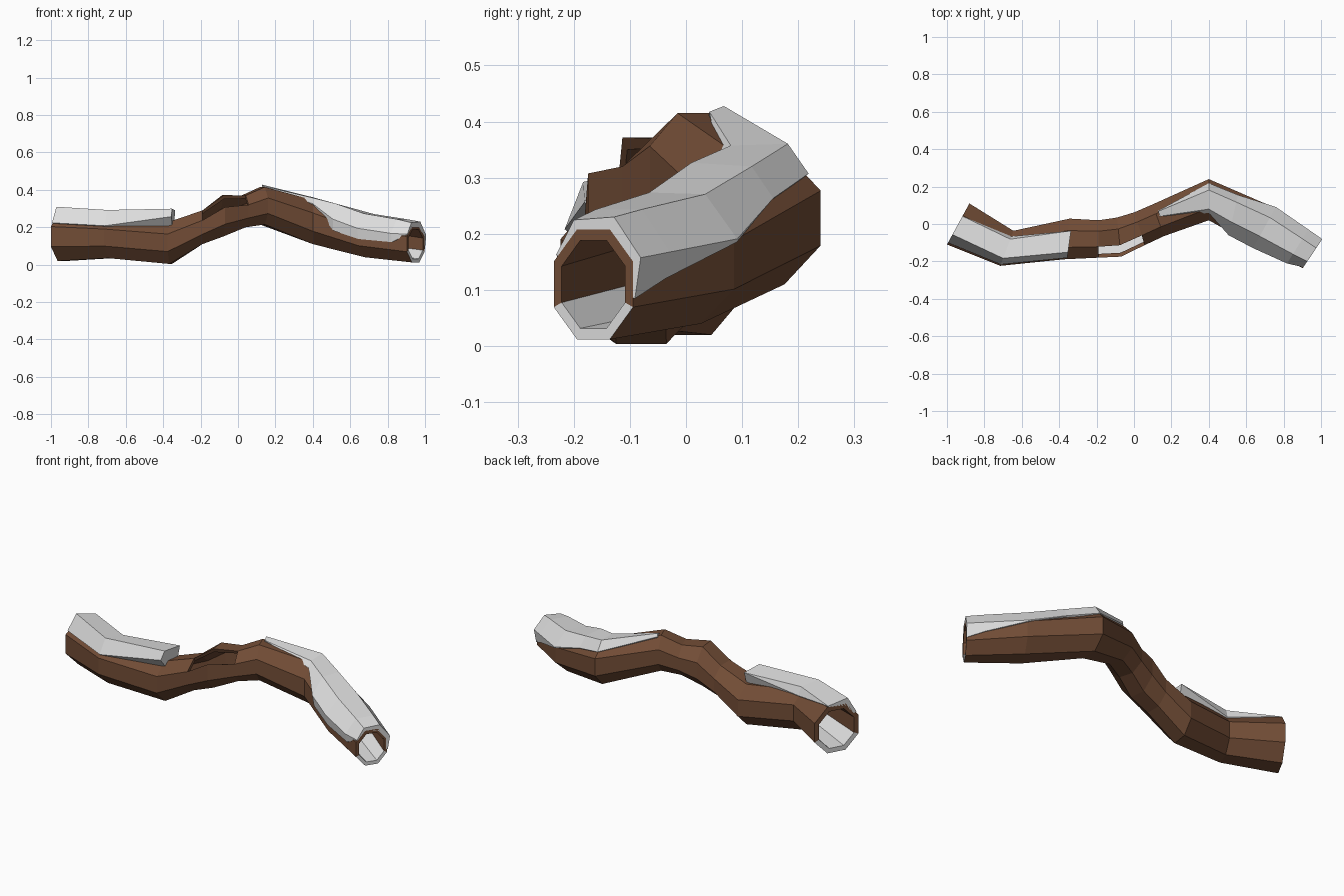
import bpy
import bmesh
from math import sin, cos, radians
from mathutils import Vector

cube = bpy.data.objects.get("Cube")
if cube:
    bpy.data.objects.remove(cube)


def material(name, rgb):
    m = bpy.data.materials.new(name)
    m.use_nodes = True
    m.diffuse_color = (*rgb, 1)
    bsdf = m.node_tree.nodes["Principled BSDF"]
    bsdf.inputs["Base Color"].default_value = (*rgb, 1)
    bsdf.inputs["Roughness"].default_value = 0.9
    return m


BARK = material("bark brown", (0.17, 0.074, 0.037))
SNOW = material("snow white", (0.74, 0.74, 0.74))

# Log stations: centre x, y, z, yaw of the ring, half width, half height
STATIONS = [
    (-0.94, 0.00, 0.15, -0.50, 0.125, 0.13),
    (-0.68, -0.13, 0.145, -0.36, 0.10, 0.11),
    (-0.36, -0.08, 0.117, -0.15, 0.11, 0.113),
    (-0.19, -0.08, 0.20, 0.0, 0.10, 0.09),
    (-0.08, -0.07, 0.262, 0.1, 0.105, 0.11),
    (0.03, -0.025, 0.285, 0.3, 0.092, 0.085),
    (0.13, 0.02, 0.315, 0.35, 0.09, 0.10),
    (0.40, 0.13, 0.228, 0.0, 0.11, 0.118),
    (0.70, -0.015, 0.145, -0.50, 0.115, 0.105),
    (0.95, -0.165, 0.11, -0.59, 0.085, 0.098),
]
SIDES = 8
STEP = 360 / SIDES
CORNERS = [STEP * (j + 0.5) for j in range(SIDES)]


def station(i):
    """Station at a fractional index along the log."""
    k = min(int(i), len(STATIONS) - 2)
    f = i - k
    return [a + (b - a) * f for a, b in zip(STATIONS[k], STATIONS[k + 1])]


def ring_point(i, angle, extra=0.0, scale=1.0):
    """Point on the eight-sided section; angle runs from the back over the top."""
    x, y, z, yaw, half_w, half_h = station(i)
    flat = 1 / cos(radians((angle + STEP / 2) % STEP - STEP / 2))
    u = cos(radians(angle)) * flat * (half_w * scale + extra)
    v = sin(radians(angle)) * flat * (half_h * scale + extra)
    return Vector((x - sin(yaw) * u, y + cos(yaw) * u, z + v))


def finish(name, bm, materials):
    bmesh.ops.recalc_face_normals(bm, faces=bm.faces)
    mesh = bpy.data.meshes.new(name)
    bm.to_mesh(mesh)
    bm.free()
    for m in materials:
        mesh.materials.append(m)
    obj = bpy.data.objects.new(name, mesh)
    bpy.context.collection.objects.link(obj)
    return obj


def build_log():
    bm = bmesh.new()
    last = len(STATIONS) - 1
    outer, inner = [[[bm.verts.new(ring_point(i, a, scale=s)) for a in CORNERS]
                     for i in range(last + 1)] for s in (1.0, 0.8)]
    floor = (4, 5, 6)
    hole = {(3, 2), (4, 2)}

    def face(verts, snowy=False):
        bm.faces.new(verts).material_index = int(snowy)

    # Bark outside and hollow inside, with snow lying on the inner floor
    for i in range(last):
        for j in range(SIDES):
            n = (j + 1) % SIDES
            if (i, j) not in hole:
                for grid, snowy in ((outer, False), (inner, j in floor)):
                    face((grid[i][j], grid[i][n], grid[i + 1][n], grid[i + 1][j]), snowy)
                continue
            # Broken edge around the knot hole
            borders = [((i - 1, j), (i, j), (i, n)), ((i + 1, j), (i + 1, j), (i + 1, n)),
                       ((i, j - 1), (i, j), (i + 1, j)), ((i, n), (i, n), (i + 1, n))]
            for cell, (a, b), (c, d) in borders:
                if cell not in hole:
                    face((outer[a][b], outer[c][d], inner[c][d], inner[a][b]))
    # Rims at both open ends
    for i in (0, last):
        for j in range(SIDES):
            n = (j + 1) % SIDES
            face((outer[i][j], outer[i][n], inner[i][n], inner[i][j]), j in floor)
    return finish("hollow_log", bm, [BARK, SNOW])


def build_snow(name, sections):
    """Snow cap from sections: index, back angle, front angle, edge and top depth."""
    bm = bmesh.new()
    rows = []
    for i, back, front, edge, top in sections:
        angles = [back] + [min(max(a, back), front) for a in
                           (-22.5, 22.5, 67.5, 112.5, 157.5, 202.5)] + [front]
        mid = (back + front) / 2
        half = (front - back) / 2
        depth = [top + (edge - top) * (abs(a - mid) / half) ** 2 for a in angles]
        row = [ring_point(i, a, extra=d) for a, d in zip(angles, depth)]
        row += [ring_point(i, a, scale=0.93) for a in reversed(angles)]
        rows.append([bm.verts.new(p) for p in row])
    count = len(rows[0])
    for r, s in zip(rows, rows[1:]):
        for j in range(count):
            n = (j + 1) % count
            bm.faces.new((r[j], r[n], s[n], s[j]))
    # Close both ends with strips
    for r in (rows[0], rows[-1]):
        for j in range(count // 2 - 1):
            bm.faces.new((r[j], r[j + 1], r[count - 2 - j], r[count - 1 - j]))
    bmesh.ops.remove_doubles(bm, verts=bm.verts, dist=0.0005)
    bmesh.ops.dissolve_degenerate(bm, edges=bm.edges, dist=0.0005)
    return finish(name, bm, [SNOW])


build_log()
build_snow("right_snow_cap", [
    (0, 70, 148, 0.006, 0.03),
    (1, 50, 148, 0.006, 0.04),
    (2.1, 75, 128, 0.055, 0.065),
])
build_snow("left_snow_cap", [
    (6.05, 62, 80, 0.006, 0.018),
    (7, 40, 128, 0.005, 0.016),
    (7.45, 38, 184, 0.005, 0.024),
    (8, 20, 184, 0.005, 0.024),
    (8.7, 0, 180, 0.005, 0.024),
    (9, -14, 150, 0.004, 0.022),
])
